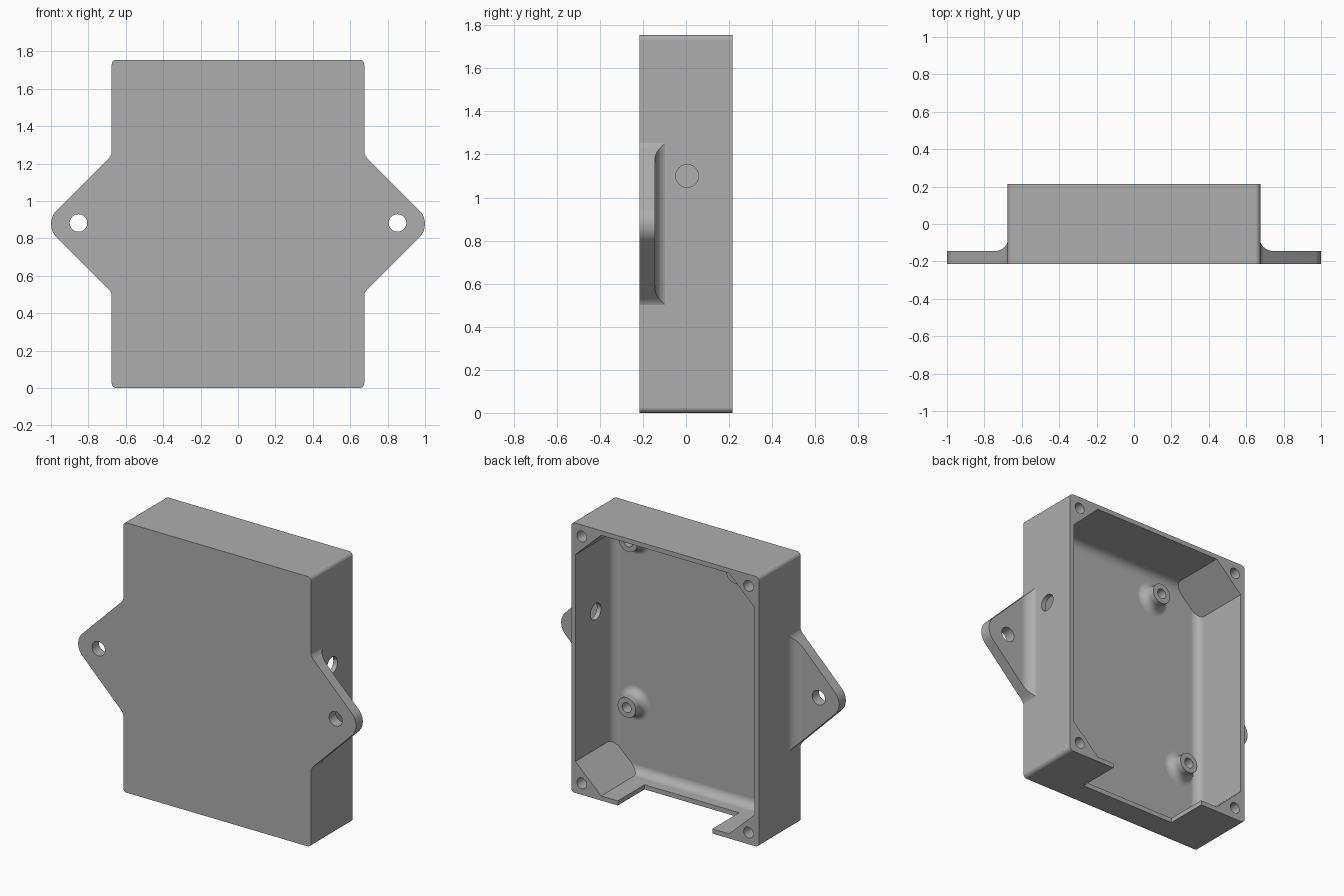
import bpy
import bmesh
import math
from mathutils import Vector, Matrix

if "Cube" in bpy.data.objects:
    bpy.data.objects.remove(bpy.data.objects["Cube"], do_unlink=True)

# Single plastic colour
grey = bpy.data.materials.new("grey plastic")
grey.use_nodes = True
COLOUR = (0.42, 0.42, 0.42, 1)
grey.diffuse_color = COLOUR
grey.node_tree.nodes["Principled BSDF"].inputs["Base Color"].default_value = COLOUR

# Main dimensions
W, H, D = 0.675, 1.755, 0.215      # half width, height, half depth
MID = H / 2
WALL = 0.03
FLOOR = -0.175
PLATE = -0.145                     # back of the mounting ears


def finish(name, bm):
    bmesh.ops.recalc_face_normals(bm, faces=bm.faces[:])
    mesh = bpy.data.meshes.new(name)
    bm.to_mesh(mesh)
    bm.free()
    mesh.materials.append(grey)
    obj = bpy.data.objects.new(name, mesh)
    bpy.context.collection.objects.link(obj)
    return obj


def rounded(corners, steps=8):
    """Outline from (x, y, radius) corners, with arcs at the corners."""
    out = []
    for i, (x, y, r) in enumerate(corners):
        p = Vector((x, y))
        if r == 0:
            out.append(p)
            continue
        a = (Vector(corners[i - 1][:2]) - p).normalized()
        b = (Vector(corners[(i + 1) % len(corners)][:2]) - p).normalized()
        half = a.angle(b) / 2
        centre = p + (a + b).normalized() * r / math.sin(half)
        reach = r / math.tan(half)
        start, end = p + a * reach - centre, p + b * reach - centre
        for k in range(steps + 1):
            out.append(centre + start.lerp(end, k / steps).normalized() * r)
    return out


def prism(name, outline, lo, hi, axis="Y"):
    """Extrude an outline along Y (x, z points) or Z (x, y points)."""
    def place(p, t):
        return (p[0], t, p[1]) if axis == "Y" else (p[0], p[1], t)
    bm = bmesh.new()
    face = bm.faces.new([bm.verts.new(place(p, lo)) for p in outline])
    top = bmesh.ops.extrude_face_region(bm, geom=[face])["geom"]
    shift = Vector(place((0, 0), hi - lo))
    bmesh.ops.translate(bm, vec=shift, verts=[v for v in top if isinstance(v, bmesh.types.BMVert)])
    return finish(name, bm)


def cylinder(name, centre, radius, depth, axis="Y"):
    bm = bmesh.new()
    turn = Matrix.Rotation(math.pi / 2, 4, "X" if axis == "Y" else "Y")
    bmesh.ops.create_cone(bm, cap_ends=True, segments=32, radius1=radius, radius2=radius,
                          depth=depth, matrix=Matrix.Translation(centre) @ turn)
    return finish(name, bm)


def block(name, lo, hi):
    return prism(name, [(lo[0], lo[2]), (hi[0], lo[2]), (hi[0], hi[2]), (lo[0], hi[2])], lo[1], hi[1])


def combine(target, tool, operation):
    mod = target.modifiers.new("combine", "BOOLEAN")
    mod.operation = operation
    mod.solver = "EXACT"
    mod.object = tool
    bpy.context.view_layer.objects.active = target
    bpy.ops.object.modifier_apply(modifier=mod.name)
    bpy.data.objects.remove(tool, do_unlink=True)


# Outer body with softly rounded corners
R = 0.025
body = prism("enclosure", rounded([(-W, 0, R), (W, 0, R), (W, H, R), (-W, H, R)], 6), -D, D)

# Mounting ears: triangular outline crossed with a filleted plate section
root = W - 0.005
reach = 1.0414 - root
for side in (-1, 1):
    outline = rounded([(0.6, MID - 0.5, 0), (root, MID - 0.5, 0), (root, MID - reach, 0.08),
                       (root + reach, MID, 0.1), (root, MID + reach, 0.08),
                       (root, MID + 0.5, 0), (0.6, MID + 0.5, 0)])
    section = rounded([(0.6, -D, 0), (1.1, -D, 0), (1.1, PLATE, 0), (root, PLATE, 0.075),
                       (root, -0.03, 0), (0.6, -0.03, 0)])
    ear = prism("ear", [(p.x * side, p.y) for p in outline], -D, 0.1)
    profile = prism("ear_section", [(p.x * side, p.y) for p in section], 0.2, H - 0.2, "Z")
    combine(ear, profile, "INTERSECT")
    combine(body, ear, "UNION")
    combine(body, cylinder("ear_hole", (0.853 * side, -D, MID + 0.005), 0.047, 0.4), "DIFFERENCE")

# Cavity, open at the back, with a fillet around the floor
cavity = block("cavity", (-W + WALL, FLOOR, WALL), (W - WALL, 0.4, H - WALL))
bm = bmesh.new()
bm.from_mesh(cavity.data)
rim = [e for e in bm.edges if all(abs(v.co.y - FLOOR) < 1e-4 for v in e.verts)]
bmesh.ops.bevel(bm, geom=rim, offset=0.055, segments=7, profile=0.5, affect="EDGES")
bm.to_mesh(cavity.data)
bm.free()
combine(body, cavity, "DIFFERENCE")

# Chamfered corner posts with blind screw holes
inner, leg = W - WALL, 0.185
for sx in (-1, 1):
    for top in (False, True):
        def z(value):
            return H - value if top else value
        post = [(inner, WALL + leg - 0.01), (W - 0.015, WALL + leg - 0.01), (W - 0.015, 0.015),
                (inner - leg, 0.015), (inner - leg, WALL)]
        combine(body, prism("corner_post", [(x * sx, z(h)) for x, h in post], FLOOR - 0.02, D), "UNION")
        hole = cylinder("screw_hole", ((W - 0.075) * sx, D, z(0.075)), 0.035, 0.5)
        combine(body, hole, "DIFFERENCE")

# Cable notch in the bottom wall and round port in one side wall
combine(body, block("notch", (-0.34, -0.06, -0.1), (0.34, 0.4, 0.06)), "DIFFERENCE")
combine(body, cylinder("port", (W, 0.005, 1.1), 0.053, 0.2, "X"), "DIFFERENCE")

# Board standoffs with flared feet and blind holes
flare = [(0.115 - 0.05 * math.sin(a), FLOOR + 0.05 - 0.05 * math.cos(a))
         for a in (i * math.pi / 12 for i in range(7))]
half_section = ([(0, FLOOR - 0.02), (0.115, FLOOR - 0.02)] + flare +
                [(0.065, -0.09), (0.032, -0.09), (0.032, FLOOR + 0.01), (0, FLOOR + 0.01)])
for x, h in ((0.49, 0.48), (-0.5, 0.48), (0.48, 1.56), (-0.29, 1.56)):
    bm = bmesh.new()
    verts = [bm.verts.new((r, y, 0)) for r, y in half_section]
    edges = [bm.edges.new(pair) for pair in zip(verts, verts[1:])]
    bmesh.ops.spin(bm, geom=verts + edges, cent=(0, 0, 0), axis=(0, 1, 0),
                   angle=math.tau, steps=32, use_duplicate=False)
    bmesh.ops.remove_doubles(bm, verts=bm.verts[:], dist=1e-5)
    bmesh.ops.translate(bm, vec=(x, 0, h), verts=bm.verts[:])
    combine(body, finish("standoff", bm), "UNION")

# Smooth the fillets while keeping the hard edges
bpy.ops.object.select_all(action="DESELECT")
body.select_set(True)
bpy.context.view_layer.objects.active = body
bpy.ops.object.shade_smooth_by_angle(angle=math.radians(30))
weighted = body.modifiers.new("flat face shading", "WEIGHTED_NORMAL")
weighted.keep_sharp = True
